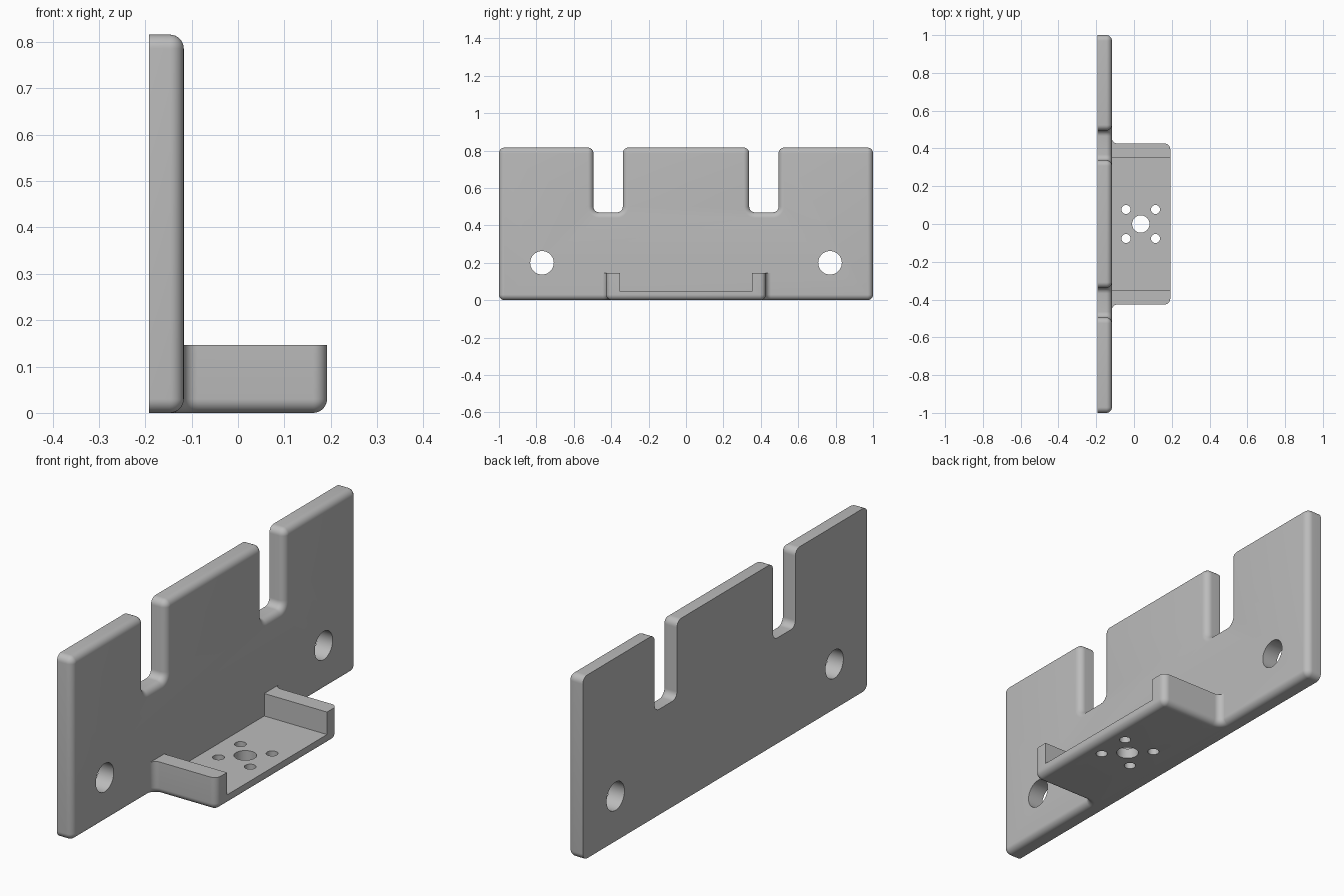
import bpy, bmesh, math
from mathutils import Vector

cube = bpy.data.objects.get("Cube")
if cube:
    bpy.data.objects.remove(cube)

R = 0.03                      # radius of every rounded edge and corner
STEPS = 8
BACK, FACE, TIP = -0.192, -0.117, 0.192

grey = bpy.data.materials.new("plain grey")
grey.use_nodes = True
grey.diffuse_color = (0.5, 0.5, 0.5, 1)
grey.node_tree.nodes["Principled BSDF"].inputs["Base Color"].default_value = (0.5, 0.5, 0.5, 1)


def rounded_outline(points, inset):
    """Counter-clockwise outline with round corners, moved inward by inset."""
    loop = []
    for i, p in enumerate(points):
        p = Vector(p)
        a = (p - Vector(points[i - 1])).normalized()
        b = (Vector(points[(i + 1) % len(points)]) - p).normalized()
        side = 1 if a.x * b.y - a.y * b.x > 0 else -1
        centre = p + (b - a) * R
        start = math.atan2(-a.x * side, a.y * side)
        for k in range(STEPS + 1):
            t = start + side * k / STEPS * math.pi / 2
            loop.append(centre + Vector((math.cos(t), math.sin(t))) * (R - side * inset))
    return loop


def rounded_slab(name, points, sharp, rounded, place):
    """Extrude an outline from its sharp rim to its rounded rim."""
    way = 1 if rounded > sharp else -1
    levels = [(sharp, 0)]
    for k in range(STEPS + 1):
        t = k / STEPS * math.pi / 2
        levels.append((rounded - way * R * (1 - math.sin(t)), R * (1 - math.cos(t))))
    bm = bmesh.new()
    rings = [[bm.verts.new(place(p.x, p.y, w)) for p in rounded_outline(points, d)]
             for w, d in levels]
    for low, high in zip(rings, rings[1:]):
        for i in range(len(low)):
            bm.faces.new((low[i - 1], low[i], high[i], high[i - 1]))
    bm.faces.new(rings[0])
    bm.faces.new(rings[-1])
    bmesh.ops.remove_doubles(bm, verts=bm.verts, dist=0.0001)
    bmesh.ops.recalc_face_normals(bm, faces=bm.faces)
    mesh = bpy.data.meshes.new(name)
    bm.to_mesh(mesh)
    bm.free()
    obj = bpy.data.objects.new(name, mesh)
    bpy.context.collection.objects.link(obj)
    mesh.materials.append(grey)
    return obj


def cut(target, cutter):
    """Subtract the cutter, then discard it."""
    cutter.hide_render = True
    cutter.data.materials.append(grey)
    mod = target.modifiers.new("cut", 'BOOLEAN')
    mod.operation, mod.solver, mod.object = 'DIFFERENCE', 'EXACT', cutter
    bpy.ops.object.select_all(action='DESELECT')
    bpy.context.view_layer.objects.active = target
    target.select_set(True)
    bpy.ops.object.modifier_apply(modifier=mod.name)
    bpy.data.objects.remove(cutter)


def drill(target, centre, radius, rotation=(0, 0, 0)):
    bpy.ops.mesh.primitive_cylinder_add(vertices=40, radius=radius, depth=0.3,
                                        location=centre, rotation=rotation)
    cut(target, bpy.context.object)


# Upright plate with two slots open at the top
half = [(1, 0), (1, 0.816), (0.495, 0.816), (0.495, 0.47), (0.338, 0.47), (0.338, 0.816)]
outline = half + [(-y, z) for y, z in reversed(half)]
plate = rounded_slab("upright_plate", outline, BACK, FACE, lambda u, v, w: (w, u, v))
for s in (-1, 1):
    drill(plate, (-0.15, s * 0.77, 0.2), 0.063, (0, math.pi / 2, 0))

# Tray whose sides flare into the plate
FLANGE = FACE - 0.0005
half = [(BACK + 0.005, -0.55), (FLANGE, -0.55), (FLANGE, -0.426), (TIP, -0.426)]
outline = half + [(x, -y) for x, y in reversed(half)]
tray = rounded_slab("mounting_tray", outline, 0.146, 0, lambda u, v, w: (u, v, w))

# Pocket between the two tray walls, open at the tip
bpy.ops.mesh.primitive_cube_add(size=1, location=(0.13, 0, 0.146))
pocket = bpy.context.object
pocket.scale = (0.5, 0.704, 0.2)
cut(tray, pocket)

# Centre hole and four screw holes in the tray floor
drill(tray, (0.036, 0, 0), 0.046)
for sx in (-1, 1):
    for sy in (-1, 1):
        drill(tray, (0.036 + sx * 0.078, sy * 0.077, 0), 0.024)

for obj in (plate, tray):
    bpy.ops.object.select_all(action='DESELECT')
    bpy.context.view_layer.objects.active = obj
    obj.select_set(True)
    bpy.ops.object.shade_smooth_by_angle(angle=math.radians(30))
